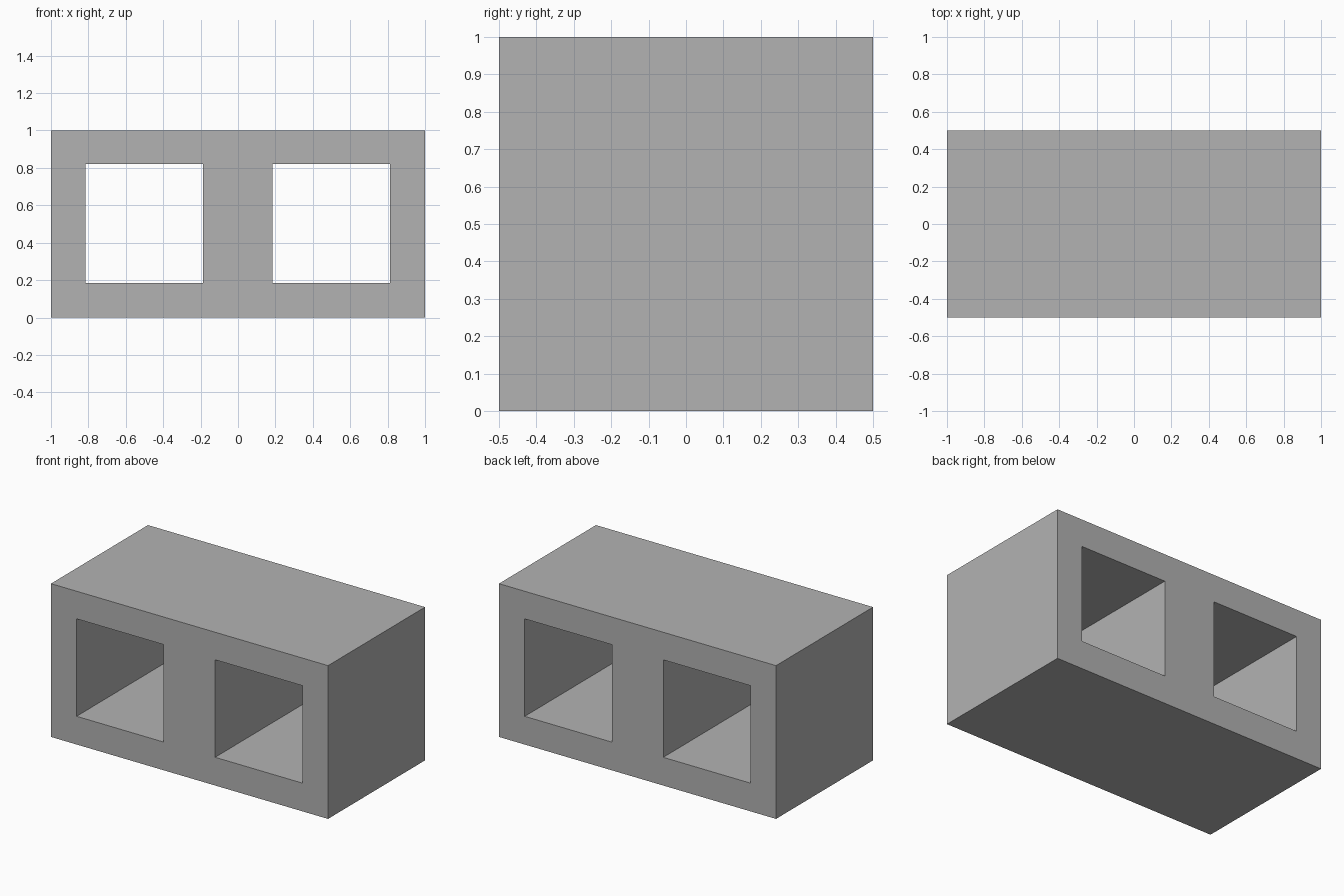
import bpy
import bmesh

cube = bpy.data.objects.get("Cube")
if cube:
    bpy.data.objects.remove(cube, do_unlink=True)

# Concrete colour
GREY = (0.448, 0.448, 0.448, 1.0)
concrete = bpy.data.materials.new("concrete_grey")
concrete.use_nodes = True
concrete.diffuse_color = GREY
concrete.node_tree.nodes["Principled BSDF"].inputs["Base Color"].default_value = GREY

# Block outline and the wall lines of its two square openings
DEPTH = 1.0
columns = [-1.0, -0.815, -0.186, 0.185, 0.814, 1.0]
rows = [0.0, 0.184, 0.82, 1.0]
openings = {(1, 1), (3, 1)}

# Front face: a grid of panels that skips the openings
bm = bmesh.new()
grid = [[bm.verts.new((x, -DEPTH / 2, z)) for z in rows] for x in columns]
panels = []
for i in range(len(columns) - 1):
    for j in range(len(rows) - 1):
        if (i, j) not in openings:
            panels.append(bm.faces.new((grid[i][j], grid[i + 1][j],
                                        grid[i + 1][j + 1], grid[i][j + 1])))

# Extrude through to the back, keeping the front as a cap
result = bmesh.ops.extrude_face_region(bm, geom=panels, use_keep_orig=True)
back = [v for v in result["geom"] if isinstance(v, bmesh.types.BMVert)]
bmesh.ops.translate(bm, verts=back, vec=(0, DEPTH, 0))
bmesh.ops.recalc_face_normals(bm, faces=bm.faces)

mesh = bpy.data.meshes.new("hollow_block")
bm.to_mesh(mesh)
bm.free()
mesh.materials.append(concrete)
block = bpy.data.objects.new("hollow_block", mesh)
bpy.context.collection.objects.link(block)
